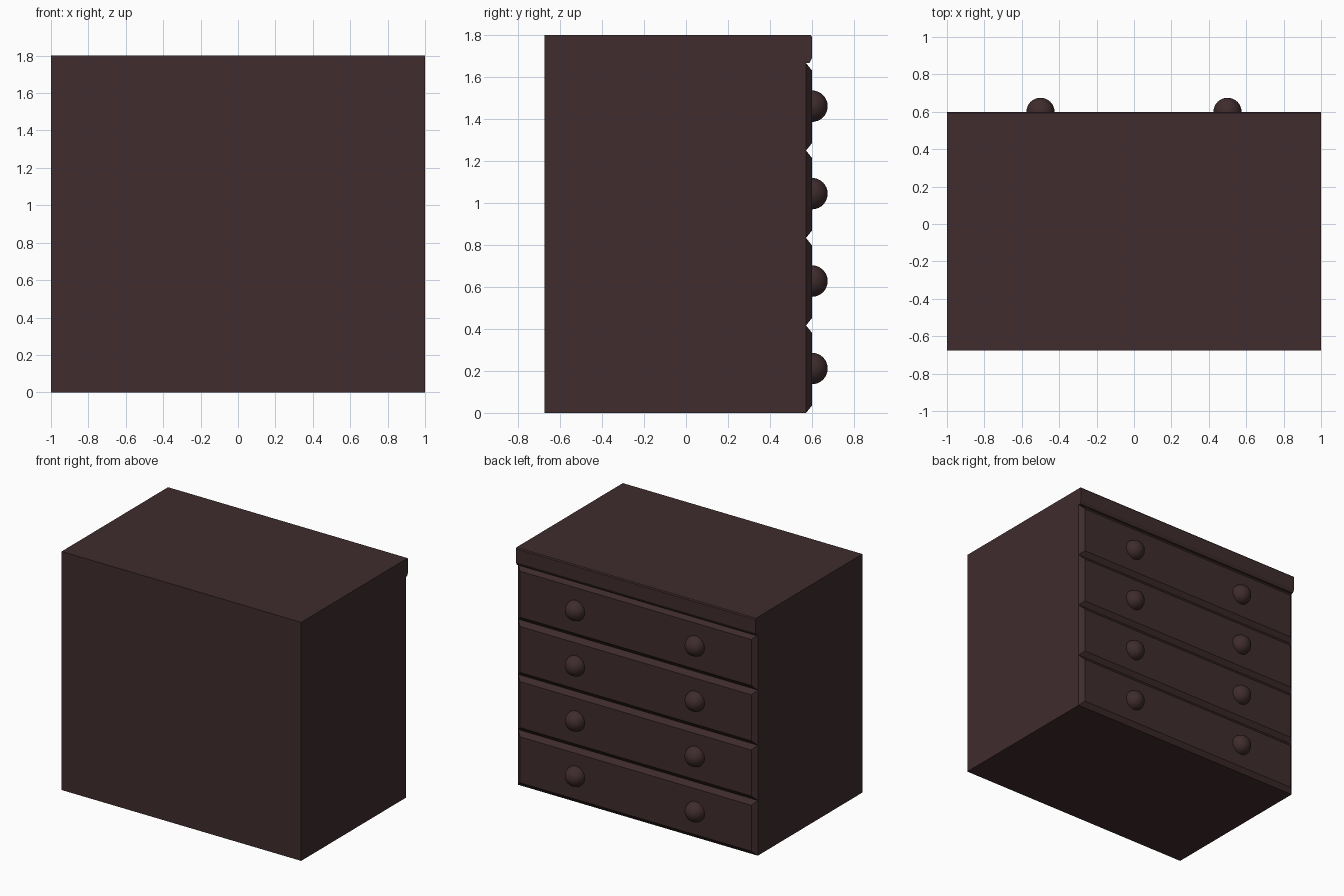
import bpy, bmesh
from mathutils import Matrix

if "Cube" in bpy.data.objects:
    bpy.data.objects.remove(bpy.data.objects["Cube"])

wood = bpy.data.materials.new("dark_wood")
wood.diffuse_color = (0.05, 0.025, 0.026, 1)
wood.use_nodes = True
wood.node_tree.nodes["Principled BSDF"].inputs["Base Color"].default_value = wood.diffuse_color

BACK, FACE, FRONT = -0.675, 0.572, 0.6   # body back, body face, drawer face (drawers face +y)
PITCH = 1.8 / 4.32                        # drawer spacing


def finish(name, bm, smooth=False):
    bmesh.ops.recalc_face_normals(bm, faces=bm.faces[:])
    for f in bm.faces:
        f.smooth = smooth
    me = bpy.data.meshes.new(name)
    bm.to_mesh(me)
    bm.free()
    me.materials.append(wood)
    ob = bpy.data.objects.new(name, me)
    bpy.context.collection.objects.link(ob)
    return ob


# Cabinet with overhanging top lip: one side profile (y, z) extruded across x
profile = [(BACK, 0), (FACE, 0), (FACE, 4 * PITCH), (0.588, 4 * PITCH),
           (FRONT, 1.69), (FRONT, 1.792), (0.594, 1.8), (BACK, 1.8)]
bm = bmesh.new()
side = bm.faces.new([bm.verts.new((-1, y, z)) for y, z in profile])
ext = bmesh.ops.extrude_face_region(bm, geom=[side])
for v in ext["geom"]:
    if isinstance(v, bmesh.types.BMVert):
        v.co.x = 1
finish("cabinet_body", bm)

# Four drawers: tapered front panel plus a pair of round knobs
for i in range(4):
    z0, z1, inset = i * PITCH, (i + 1) * PITCH, 0.035
    bm = bmesh.new()
    rings = []
    for y, d in ((FACE, 0), (FRONT, inset)):
        rings.append([bm.verts.new(p) for p in (
            (-1 + d, y, z0 + d), (1 - d, y, z0 + d),
            (1 - d, y, z1 - d), (-1 + d, y, z1 - d))])
    bm.faces.new(rings[1])
    for k in range(4):
        n = (k + 1) % 4
        bm.faces.new((rings[0][k], rings[0][n], rings[1][n], rings[1][k]))
    bm.faces.new(rings[0][::-1])
    finish(f"drawer_front_{i + 1}", bm)

    for label, x in (("left", -0.5), ("right", 0.5)):
        bm = bmesh.new()
        bmesh.ops.create_uvsphere(bm, u_segments=32, v_segments=16, radius=0.075,
                                  matrix=Matrix.Translation((x, FRONT, (z0 + z1) / 2 + 0.003)))
        finish(f"knob_{i + 1}_{label}", bm, smooth=True)
